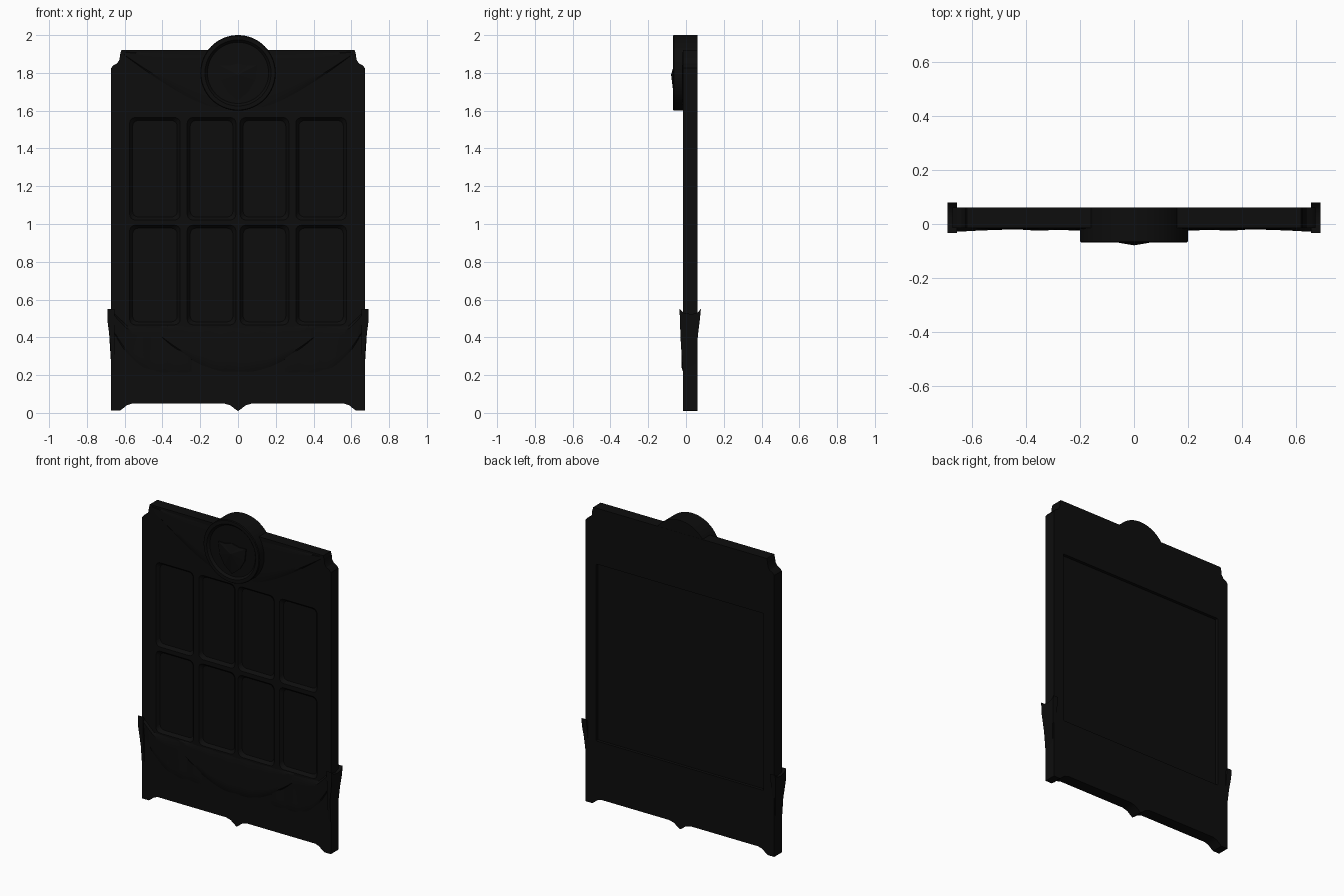
import bpy, bmesh, math

if "Cube" in bpy.data.objects:
    bpy.data.objects.remove(bpy.data.objects["Cube"])

mat = bpy.data.materials.new("black")
mat.diffuse_color = (0.004, 0.004, 0.004, 1)
mat.use_nodes = True
mat.node_tree.nodes["Principled BSDF"].inputs["Base Color"].default_value = mat.diffuse_color


def finish(name, bm, smooth=True):
    bmesh.ops.recalc_face_normals(bm, faces=bm.faces[:])
    me = bpy.data.meshes.new(name)
    bm.to_mesh(me)
    bm.free()
    ob = bpy.data.objects.new(name, me)
    bpy.context.collection.objects.link(ob)
    me.materials.append(mat)
    if smooth:
        bpy.ops.object.select_all(action='DESELECT')
        ob.select_set(True)
        bpy.context.view_layer.objects.active = ob
        bpy.ops.object.shade_smooth_by_angle(angle=math.radians(30))
    return ob


def loft(name, rings, smooth=True):
    """Closed skin through equal-length rings, capped at both ends."""
    bm = bmesh.new()
    vs = [[bm.verts.new(p) for p in r] for r in rings]
    n = len(rings[0])
    for a, b in zip(vs, vs[1:]):
        for i in range(n):
            j = (i + 1) % n
            bm.faces.new((a[i], a[j], b[j], b[i]))
    bm.faces.new(vs[0])
    bm.faces.new(vs[-1])
    return finish(name, bm, smooth)


def arc(cx, cz, r, a0, a1, n=6):
    return [(cx + r * math.cos(math.radians(a0 + (a1 - a0) * i / n)),
             cz + r * math.sin(math.radians(a0 + (a1 - a0) * i / n))) for i in range(n + 1)]


def rounded(x0, x1, z0, z1, r):
    return (arc(x1 - r, z1 - r, r, 0, 90, 4) + arc(x0 + r, z1 - r, r, 90, 180, 4)
            + arc(x0 + r, z0 + r, r, 180, 270, 4) + arc(x1 - r, z0 + r, r, 270, 360, 4))


def flat(pts, y):
    return [(x, y, z) for x, z in pts]


def cut(target, cutter):
    cutter.hide_render = True
    cutter.hide_viewport = True
    m = target.modifiers.new("cut", 'BOOLEAN')
    m.object = cutter
    m.operation = 'DIFFERENCE'
    m.solver = 'EXACT'
    bpy.context.view_layer.objects.active = target
    bpy.ops.object.modifier_apply(modifier=m.name)
    bpy.data.objects.remove(cutter)


# Main slab: notched top corners, scalloped foot with centre point
half = [(0.018, 0.022), (0.04, 0.04), (0.075, 0.05), (0.56, 0.05), (0.59, 0.04),
        (0.607, 0.025), (0.625, 0.012), (0.672, 0.012), (0.672, 1.825), (0.66, 1.84),
        (0.64, 1.85), (0.627, 1.87), (0.625, 1.895), (0.618, 1.92)]
outline = [(0, 0.01)] + half + [(-x, z) for x, z in reversed(half)]
slab = loft("panel_body", [flat(outline, -0.015), flat(outline, 0.062)])

# Eight sunken panes, two rows of four, with sloped edges
for x0, x1 in [(0.015, 0.265), (0.31, 0.57)]:
    for s in (1, -1):
        a, b = sorted((s * x0, s * x1))
        for z0, z1 in [(0.47, 0.99), (1.025, 1.56)]:
            rings = [flat(rounded(a - g, b + g, z0 - g, z1 + g, 0.03), y)
                     for g, y in [(0.006, -0.03), (0.004, -0.015), (-0.012, 0.004)]]
            cut(slab, loft("pane_cutter", rings, False))

# Large shallow recess in the back
cut(slab, loft("back_cutter", [flat(rounded(-0.597, 0.597, 0.42, 1.56, 0.004), y)
                               for y in (0.042, 0.09)], False))

# Round medallion: lathed disc with raised rim
prof = [(0.2, 0.061), (0.2, -0.064), (0.196, -0.069), (0.175, -0.069),
        (0.168, -0.062), (0.162, -0.055), (0.02, -0.055)]
loft("medallion", [flat(arc(0, 1.8, r, 0, 360 * 63 / 64, 63), y) for r, y in prof])

# Plain ridged shield on the medallion
bm = bmesh.new()
sh = [(0, 1.85), (0.05, 1.838), (0.1, 1.84), (0.09, 1.76), (0.055, 1.7), (0, 1.655)]
ring = sh + [(-x, z) for x, z in reversed(sh[1:-1])]
base = [bm.verts.new((x, -0.05, z)) for x, z in ring]
edge = [bm.verts.new((x, -0.062, z)) for x, z in ring]
tip = bm.verts.new((0, -0.079, 1.79))
for i in range(len(ring)):
    j = (i + 1) % len(ring)
    bm.faces.new((base[i], base[j], edge[j], edge[i]))
    bm.faces.new((edge[i], edge[j], tip))
bm.faces.new(base)
finish("shield", bm, False)


def relief(name, x0, x1, low, high, depth, nx=36, nz=8):
    """Raised skin on the front whose rim sinks into the slab."""
    bm = bmesh.new()
    g = []
    for i in range(nx + 1):
        u = i / nx
        x = x0 + (x1 - x0) * u
        row = []
        for k in range(nz + 1):
            v = k / nz
            y = -0.012 if k in (0, nz) or i in (0, nx) else -0.015 - depth(u, v)
            row.append(bm.verts.new((x, y, low(x) + (high(x) - low(x)) * v)))
        g.append(row)
    for i in range(nx):
        for k in range(nz):
            bm.faces.new((g[i][k], g[i + 1][k], g[i + 1][k + 1], g[i][k + 1]))
    return finish(name, bm)


# Drapes on the top rail, sagging towards the medallion
for s in (1, -1):
    relief("top_drape", s * 0.1, s * 0.61,
           lambda x: 1.6 + 0.3 * max(0, (abs(x) - 0.12) / 0.49) ** 1.3,
           lambda x: 1.912,
           lambda u, v: 0.003 + 0.004 * math.sin(math.pi * u) * (1 - v))

# Gathered drapes across the lower rail
relief("centre_drape", -0.42, 0.42,
       lambda x: 0.21 + 0.2 * max(0, (abs(x) - 0.06) / 0.36) ** 1.7,
       lambda x: 0.465,
       lambda u, v: 0.003 + 0.004 * (1 - v) + 0.003 * math.sin(u * math.pi * 6) ** 2)
for s in (1, -1):
    relief("side_drape", s * 0.24, s * 0.672,
           lambda x: 0.2 + 0.25 * max(0, (abs(x) - 0.36) / 0.312) ** 2.6,
           lambda x: 0.463 + 0.08 * max(0, (abs(x) - 0.585) / 0.085),
           lambda u, v: 0.002 + 0.014 * u * u * v + 0.003 * math.sin(u * math.pi * 4) ** 2 * (1 - v))

# Flared, two-pointed wraps on the side edges
side = [(-0.016, 0.22), (-0.027, 0.36), (-0.032, 0.48), (-0.034, 0.55), (-0.012, 0.53),
        (0.03, 0.522), (0.062, 0.532), (0.079, 0.55), (0.074, 0.5), (0.064, 0.42), (0.05, 0.26)]
flare = lambda z: 0.672 + 0.018 * min(1, max(0, (z - 0.34) / 0.14))
for s in (1, -1):
    loft("side_wrap", [[(s * 0.655, y, z) for y, z in side],
                       [(s * flare(z), y, z) for y, z in side]])
